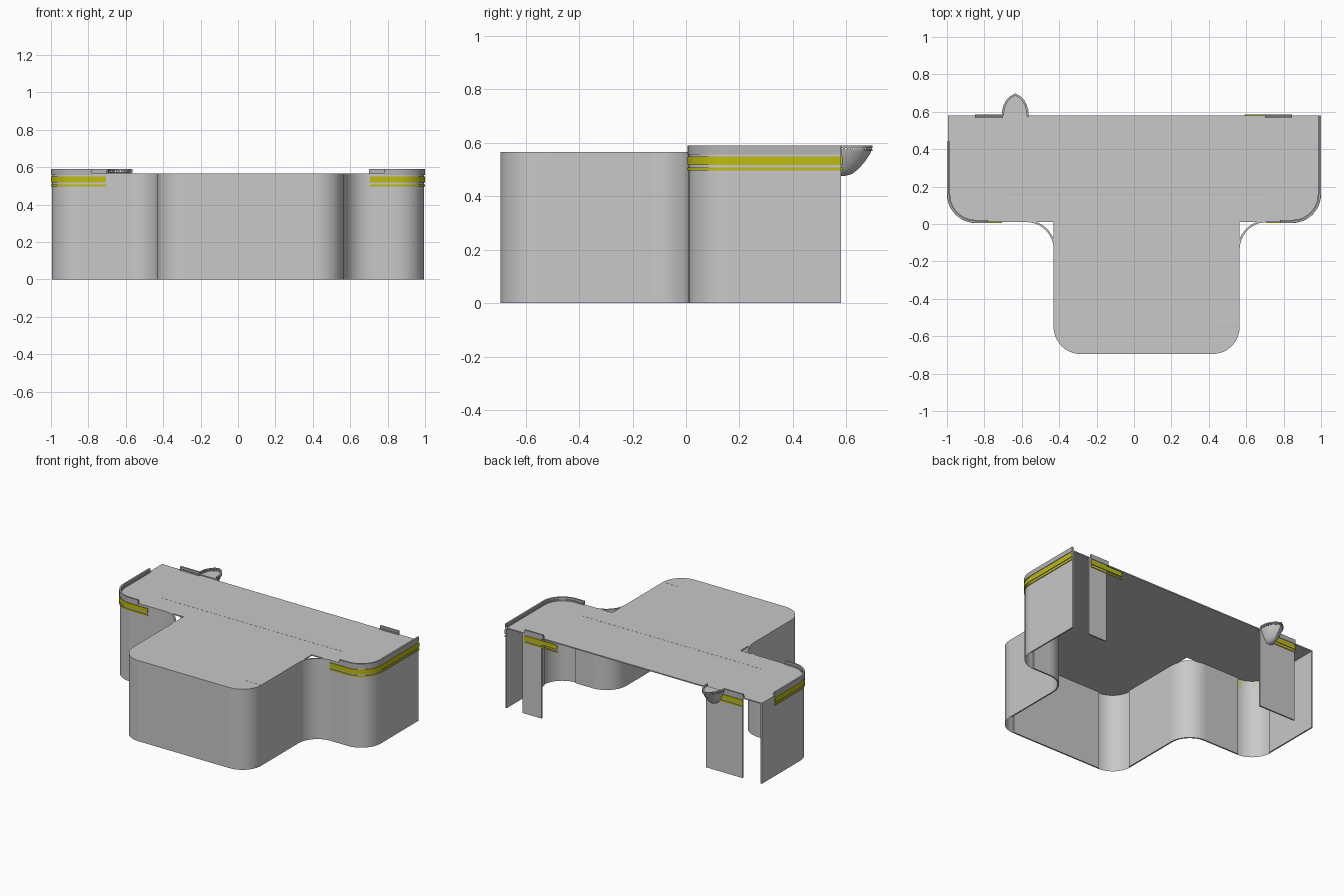
import bpy, bmesh, math
from mathutils import Vector

old = bpy.data.objects.get("Cube")
if old:
    bpy.data.objects.remove(old, do_unlink=True)


def material(name, rgb):
    m = bpy.data.materials.new(name)
    m.use_nodes = True
    m.diffuse_color = (*rgb, 1)
    m.node_tree.nodes["Principled BSDF"].inputs["Base Color"].default_value = (*rgb, 1)
    return m


GREY = material("panel grey", (0.58, 0.58, 0.58))
RAIL = material("rail grey", (0.46, 0.46, 0.46))
YELLOW = material("stripe yellow", (0.52, 0.5, 0.006))


def finish(name, bm, mat, solid=True):
    if solid:
        bmesh.ops.recalc_face_normals(bm, faces=bm.faces)
    me = bpy.data.meshes.new(name)
    bm.to_mesh(me)
    bm.free()
    me.materials.append(mat)
    ob = bpy.data.objects.new(name, me)
    bpy.context.collection.objects.link(ob)
    bpy.ops.object.select_all(action='DESELECT')
    ob.select_set(True)
    bpy.context.view_layer.objects.active = ob
    bpy.ops.object.shade_smooth_by_angle(angle=math.radians(30))
    return ob


def arc(cx, cy, r, a0, a1, n=12):
    angles = [math.radians(a0 + (a1 - a0) * i / n) for i in range(n + 1)]
    return [(cx + r * math.cos(a), cy + r * math.sin(a)) for a in angles]


def offset(path, d):
    """Shift a path to the right of its direction of travel."""
    out = []
    pts = [Vector(p) for p in path]
    for i, p in enumerate(pts):
        t = (pts[min(i + 1, len(pts) - 1)] - pts[max(i - 1, 0)]).normalized()
        out.append((p.x + t.y * d, p.y - t.x * d))
    return out


def strip(name, path, z0, z1, inner, outer, mat):
    """Upright band along a path; a single sheet if inner equals outer."""
    bm = bmesh.new()
    out, inn = offset(path, outer), offset(path, -inner)
    if inner == -outer or inner == outer == 0:
        rows = [[bm.verts.new((*p, z)) for p in out] for z in (z0, z1)]
        for i in range(len(path) - 1):
            bm.faces.new((rows[0][i], rows[0][i + 1], rows[1][i + 1], rows[1][i]))
        return finish(name, bm, mat, False)
    rings = [[bm.verts.new((*q, z)) for q, z in ((o, z0), (o, z1), (n, z1), (n, z0))]
             for o, n in zip(out, inn)]
    for a, b in zip(rings, rings[1:]):
        for k in range(4):
            bm.faces.new((a[k], b[k], b[(k + 1) % 4], a[(k + 1) % 4]))
    bm.faces.new(rings[0])
    bm.faces.new(rings[-1])
    return finish(name, bm, mat)


def loft(name, loops, mat):
    """Solid through stacked closed loops of 3D points."""
    bm = bmesh.new()
    rings = [[bm.verts.new(p) for p in loop] for loop in loops]
    n = len(rings[0])
    for a, b in zip(rings, rings[1:]):
        for k in range(n):
            bm.faces.new((a[k], a[(k + 1) % n], b[(k + 1) % n], b[k]))
    bm.faces.new(rings[0])
    bm.faces.new(rings[-1])
    return finish(name, bm, mat)


# Main plan dimensions
X, BACK, FRONT = 0.995, 0.58, -0.695
SL, SR, Y0 = -0.43, 0.565, 0.01
R, S, TOP, UNDER = 0.15, 0.145, 0.565, 0.557

bar_left = arc(-X + R, Y0 + R, R, 180, 270)
bar_right = arc(X - R, Y0 + R, R, 270, 360)
stem_left = arc(SL + S, FRONT + S, S, 180, 270)
stem_right = arc(SR - S, FRONT + S, S, 270, 360)
cove_left = arc(SL - S, Y0 - S, S, 90, 0)
cove_right = arc(SR + S, Y0 - S, S, 180, 90)

# T-shaped deck
plan = ([(-X, BACK)] + bar_left + [(SL, Y0)] + stem_left + stem_right
        + [(SR, Y0)] + bar_right + [(X, BACK)])
loft("deck", [[(x, y, z) for x, y in plan] for z in (UNDER, TOP)], GREY)

# Curved corner sheets
for name, path in (("bar_corner_right", bar_left), ("bar_corner_left", bar_right),
                   ("stem_corner_right", stem_left), ("stem_corner_left", stem_right)):
    strip(name, path, 0, UNDER, 0, 0, GREY)

# Coves between bar and stem
strip("cove_right", cove_left, 0, TOP, 0.01, 0, GREY)
strip("cove_left", cove_right, 0, TOP, 0.01, 0, GREY)

# Straight wall panels
walls = {
    "bar_side_right": [(-X, BACK), bar_left[0]],
    "bar_front_right": [bar_left[-1], cove_left[0]],
    "stem_side_right": [cove_left[-1], stem_left[0]],
    "stem_front": [stem_left[-1], stem_right[0]],
    "stem_side_left": [stem_right[-1], cove_right[0]],
    "bar_front_left": [cove_right[-1], bar_right[0]],
    "bar_side_left": [bar_right[-1], (X, BACK)],
    "back_panel_right": [(-0.56, BACK), (-0.845, BACK)],
    "back_panel_left": [(0.86, BACK), (0.715, BACK)],
}
for name, path in walls.items():
    strip(name, path, 0, UNDER, 0.01, 0, GREY)

# Yellow stripes, a broad one over a narrow one
stripes = {
    "right": [(-X, 0.44)] + bar_left + [(-0.705, Y0)],
    "left": [(0.705, Y0)] + bar_right + [(X, BACK)],
    "back_right": [(-0.6, BACK), (-0.85, BACK)],
    "back_left": [(0.845, BACK), (0.59, BACK)],
}
for side, path in stripes.items():
    strip("broad_stripe_" + side, path, 0.517, 0.549, 0, 0.005, YELLOW)
    strip("narrow_stripe_" + side, path, 0.496, 0.507, 0, 0.005, YELLOW)

# Low rails on the deck edge
rails = {
    "right": [(-X, 0.44)] + bar_left + [(-0.78, Y0)],
    "left": [(0.78, Y0)] + bar_right + [(X, BACK)],
    "back_right": [(-0.7, BACK), (-0.85, BACK)],
    "back_left": [(0.845, BACK), (0.7, BACK)],
}
for side, path in rails.items():
    strip("rail_foot_" + side, path, UNDER, 0.574, 0.012, 0.004, RAIL)
    strip("rail_" + side, path, 0.574, 0.589, 0.007, 0.004, RAIL)

# Pointed balcony on the back: outline from one base to the other
CX = -0.635
half = [(0.068, 0), (0.066, 0.03), (0.058, 0.057), (0.045, 0.081), (0.026, 0.101), (0, 0.115)]
outline = [(CX + x, BACK + y) for x, y in half] + [(CX - x, BACK + y) for x, y in half[-2::-1]]
levels = [(1, 0.572), (0.93, 0.555), (0.78, 0.53), (0.58, 0.503), (0.36, 0.483), (0.1, 0.475)]
loft("balcony_bowl",
     [[(CX + (x - CX) * s, BACK + (y - BACK) * s, z) for x, y in outline] for s, z in levels], GREY)
strip("balcony_rail", outline, 0.581, 0.589, 0.008, 0.003, RAIL)
strip("balcony_foot", outline, 0.57, 0.574, 0.008, 0.003, RAIL)

# Balcony posts
bm = bmesh.new()
for a, b in zip(outline, outline[1:]):
    for t in (0.0, 0.5):
        x, y = Vector(a).lerp(Vector(b), t)
        ret = bmesh.ops.create_cube(bm, size=0.008)
        bmesh.ops.translate(bm, verts=ret["verts"], vec=(x, y - 0.003, 0.5775))
finish("balcony_posts", bm, RAIL)

# Fine seams on the deck
for name, a, b in (("bar_seam", (-0.7, 0.16), (0.7, 0.16)),
                   ("stem_seam", (0.43, -0.55), (0.56, -0.55))):
    strip(name, [a, b], TOP - 0.002, TOP + 0.0006, 0.001, 0.001, RAIL)
